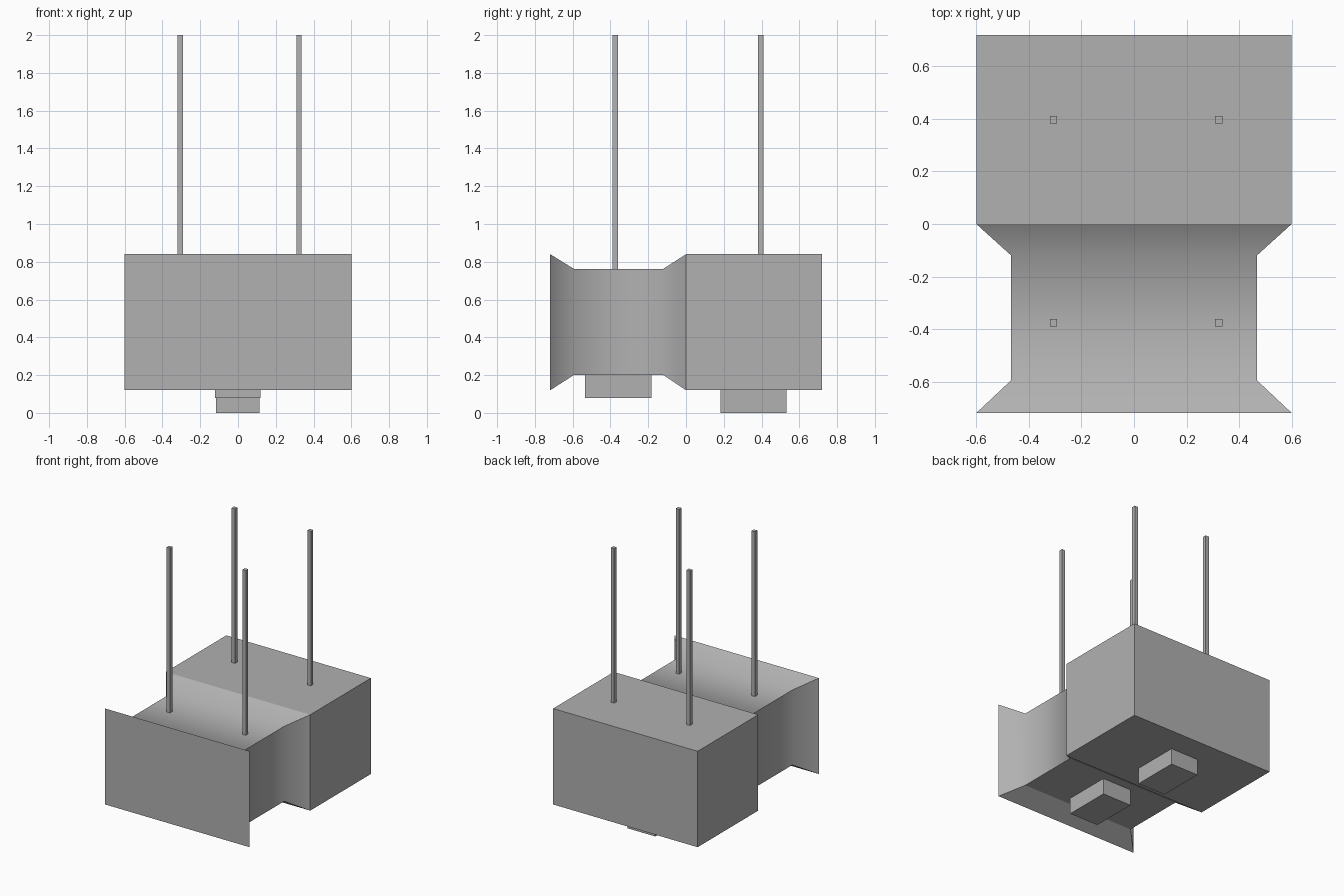
import bpy, bmesh, math

if "Cube" in bpy.data.objects:
    bpy.data.objects.remove(bpy.data.objects["Cube"])

# Dark grey paint shared by all parts
grey = bpy.data.materials.new("dark_grey")
grey.diffuse_color = (0.44, 0.44, 0.44, 1.0)
grey.use_nodes = True
grey.node_tree.nodes["Principled BSDF"].inputs["Base Color"].default_value = grey.diffuse_color


def loft(name, rings):
    """Rectangular rings (y, x0, x1, z0, z1) joined along y, with closed ends."""
    bm = bmesh.new()
    loops = [[bm.verts.new(p) for p in ((x0, y, z0), (x1, y, z0), (x1, y, z1), (x0, y, z1))]
             for y, x0, x1, z0, z1 in rings]
    for a, b in zip(loops, loops[1:]):
        for i in range(4):
            j = (i + 1) % 4
            bm.faces.new((a[i], a[j], b[j], b[i]))
    bm.faces.new(loops[0])
    bm.faces.new(loops[-1])
    bmesh.ops.recalc_face_normals(bm, faces=bm.faces)
    mesh = bpy.data.meshes.new(name)
    bm.to_mesh(mesh)
    bm.free()
    mesh.materials.append(grey)
    obj = bpy.data.objects.new(name, mesh)
    bpy.context.collection.objects.link(obj)
    return obj


def box(name, x0, x1, y0, y1, z0, z1):
    return loft(name, [(y0, x0, x1, z0, z1), (y1, x0, x1, z0, z1)])


# Rear housing block
box("rear_housing", -0.6, 0.6, 0.0, 0.719, 0.12, 0.84)

# Front waisted body with flared flanges: smooth top and sides, flat underside
full = (-0.6, 0.6, 0.12, 0.84)
waist = (-0.467, 0.467, 0.2, 0.763)
body = loft("waisted_body", [(-0.719, *full), (-0.594, *waist), (-0.12, *waist), (0.0, *full)])
bpy.context.view_layer.objects.active = body
body.select_set(True)
bpy.ops.object.shade_smooth_by_angle(angle=math.radians(50))
for face in body.data.polygons:
    if face.normal.z < -0.5:
        face.use_smooth = False

# Blocks underneath
box("front_bottom_block", -0.122, 0.118, -0.535, -0.183, 0.08, 0.21)
box("rear_bottom_block", -0.117, 0.113, 0.182, 0.532, 0.0, 0.125)

# Four thin hanging rods
r = 0.014
for side, x in (("left", -0.306), ("right", 0.323)):
    for end, y, base in (("front", -0.375, 0.76), ("rear", 0.396, 0.835)):
        box(f"{end}_{side}_rod", x - r, x + r, y - r, y + r, base, 2.0)
